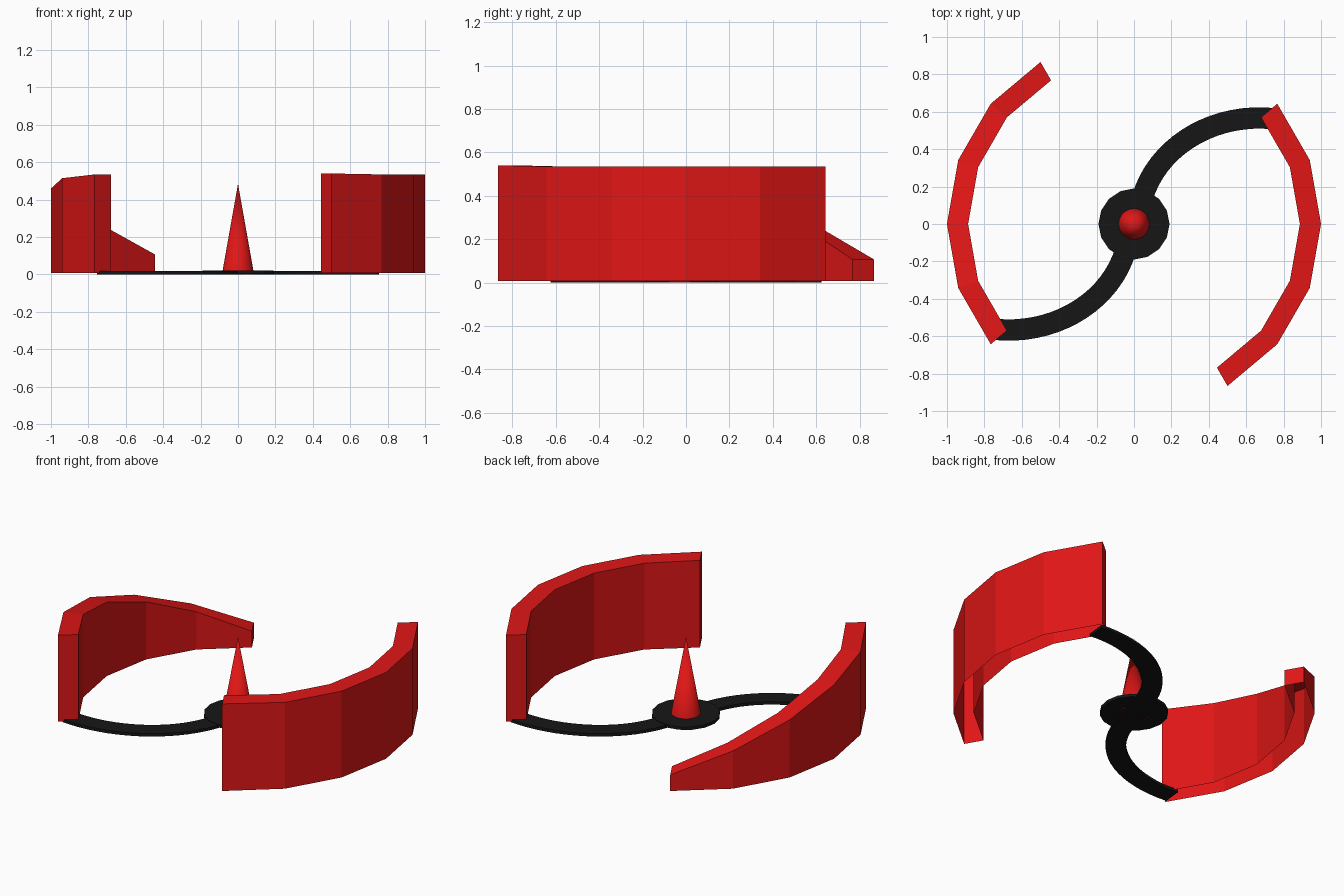
import bpy, bmesh
from math import radians, sin, cos, pi, sqrt

if "Cube" in bpy.data.objects:
    bpy.data.objects.remove(bpy.data.objects["Cube"])


def material(name, color):
    m = bpy.data.materials.new(name)
    m.diffuse_color = color
    m.use_nodes = True
    m.node_tree.nodes["Principled BSDF"].inputs["Base Color"].default_value = m.diffuse_color
    return m


RED = material("red", (0.75, 0.008, 0.008, 1))
BLACK = material("black", (0.008, 0.008, 0.008, 1))


def make(name, bm, mat):
    bmesh.ops.recalc_face_normals(bm, faces=bm.faces)
    me = bpy.data.meshes.new(name)
    bm.to_mesh(me)
    bm.free()
    me.materials.append(mat)
    ob = bpy.data.objects.new(name, me)
    bpy.context.collection.objects.link(ob)
    return ob


def sweep(name, rings, mat, open_bottom=False):
    """Skin four-point cross-sections (bottom a, bottom b, top b, top a)."""
    bm = bmesh.new()
    loops = [[bm.verts.new(p) for p in r] for r in rings]
    for a, b in zip(loops, loops[1:]):
        for i in range(1 if open_bottom else 0, 4):
            j = (i + 1) % 4
            bm.faces.new((a[i], a[j], b[j], b[i]))
    bm.faces.new(loops[0])
    bm.faces.new(loops[-1][::-1])
    return make(name, bm, mat)


# curved walls: hollow shells, open underneath
def wall(name, start, heights):
    rings = []
    for k, h in enumerate(heights):
        t = radians(start - 20 * k)
        c, s = cos(t), sin(t)
        ri, z = 0.887, 0.008
        rings.append([(ri * c, ri * s, z), (c, s, z), (c, s, h), (ri * c, ri * s, h)])
    return sweep(name, rings, RED, open_bottom=True)


wall("level_wall", 40, [0.535, 0.535, 0.535, 0.535, 0.535, 0.54])
wall("sloped_wall", 220, [0.535, 0.515, 0.46, 0.36, 0.238, 0.107])


# flat S-shaped arms joining hub and walls
def arm(name, side):
    rings = []
    for k in range(21):
        t = pi - (pi / 2 + 0.12) * k / 20
        x, y = 0.67 + 0.645 * cos(t), 0.567 * sin(t)
        nx, ny = cos(t) / 0.645, sin(t) / 0.567
        n = 0.057 / sqrt(nx * nx + ny * ny)
        a = (side * (x - nx * n), side * (y - ny * n))
        b = (side * (x + nx * n), side * (y + ny * n))
        rings.append([(*a, 0), (*b, 0), (*b, 0.018), (*a, 0.018)])
    return sweep(name, rings, BLACK)


arm("right_arm", 1)
arm("left_arm", -1)


# hub disc and centre spike
def cone(name, sides, r1, r2, z0, z1, mat, caps=True):
    bm = bmesh.new()
    bmesh.ops.create_cone(bm, cap_ends=caps, segments=sides, radius1=r1, radius2=r2, depth=z1 - z0)
    bmesh.ops.translate(bm, vec=(0, 0, (z0 + z1) / 2), verts=bm.verts)
    return make(name, bm, mat)


cone("hub_disc", 16, 0.19, 0.19, 0.004, 0.022, BLACK)
spike = cone("centre_spike", 32, 0.086, 0.0, 0.0, 0.485, RED, caps=False)
bpy.context.view_layer.objects.active = spike
spike.select_set(True)
bpy.ops.object.shade_smooth_by_angle(angle=radians(30))
